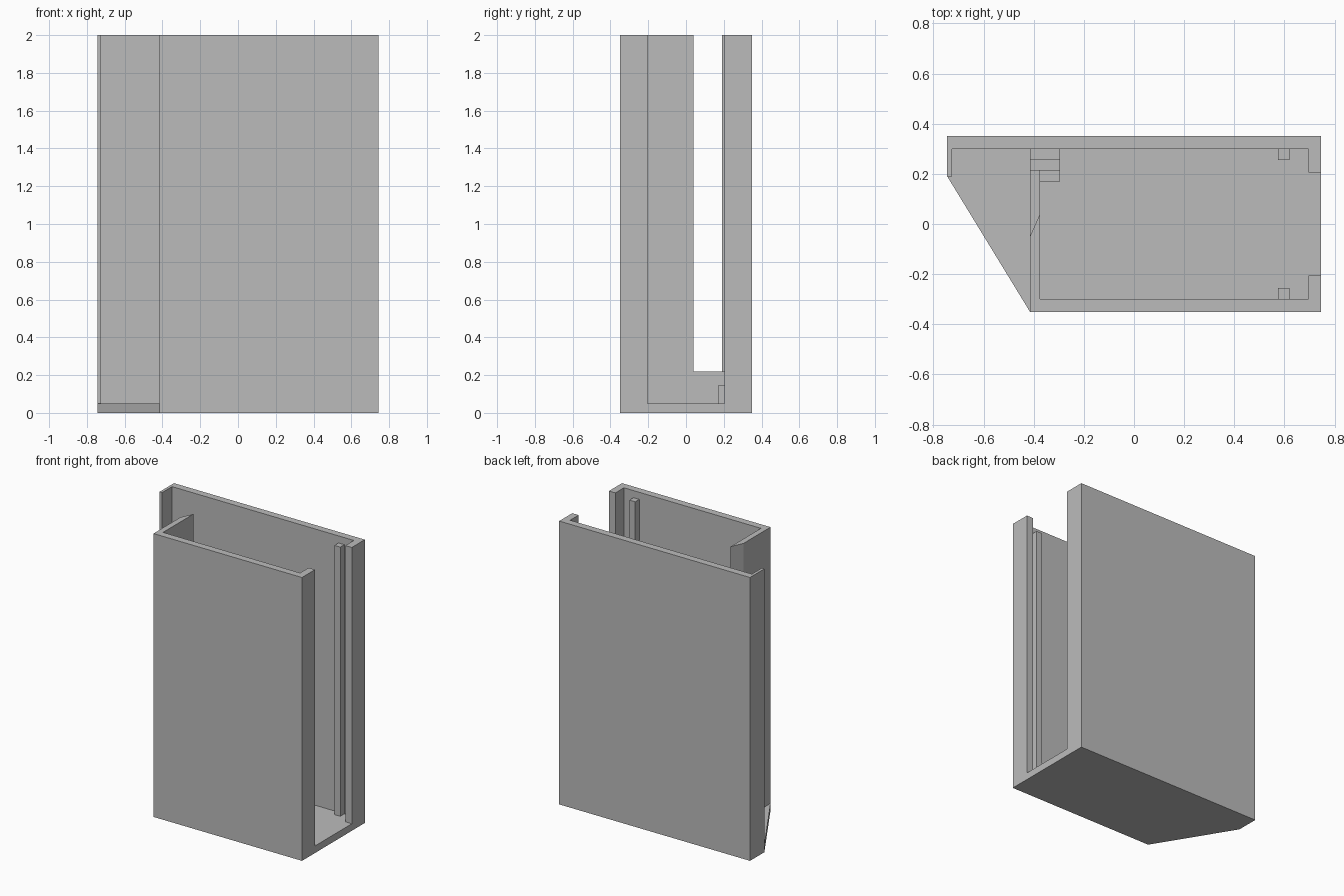
import bpy
import bmesh

cube = bpy.data.objects.get("Cube")
if cube:
    bpy.data.objects.remove(cube, do_unlink=True)

grey = bpy.data.materials.new("plain grey")
grey.use_nodes = True
colour = (0.5, 0.5, 0.5, 1)
grey.diffuse_color = colour
grey.node_tree.nodes["Principled BSDF"].inputs["Base Color"].default_value = colour


def prism(name, outline, bottom, top):
    """Extrude a plan outline straight up."""
    bm = bmesh.new()
    face = bm.faces.new([bm.verts.new((x, y, bottom)) for x, y in outline])
    up = bmesh.ops.extrude_face_region(bm, geom=[face])["geom"]
    moved = [v for v in up if isinstance(v, bmesh.types.BMVert)]
    bmesh.ops.translate(bm, verts=moved, vec=(0, 0, top - bottom))
    bmesh.ops.recalc_face_normals(bm, faces=bm.faces)
    mesh = bpy.data.meshes.new(name)
    bm.to_mesh(mesh)
    bm.free()
    mesh.materials.append(grey)
    obj = bpy.data.objects.new(name, mesh)
    bpy.context.collection.objects.link(obj)
    return obj


def block(name, x0, x1, y0, y1, bottom, top):
    return prism(name, [(x0, y0), (x1, y0), (x1, y1), (x0, y1)], bottom, top)


W, D, H = 0.745, 0.35, 2.0      # half width, half depth, height
FLOOR, INNER = 0.05, 0.30       # floor thickness, inner face of long walls
JAMB, LIP = 0.695, 0.205        # inner face and end of the right-hand lips
PART_L, PART_R = -0.415, -0.375  # partition faces

# Floor with its chamfered corner
prism("floor", [(-W, D), (-W, 0.19), (PART_L, -D), (W, -D), (W, D)], 0, FLOOR)

# Back wall with a lip at each end
prism("back_wall", [(-W, D), (-W, 0.19), (-0.725, 0.19), (-0.725, INNER),
                    (JAMB, INNER), (JAMB, LIP), (W, LIP), (W, D)], FLOOR, H)

# Front wall, its lip and the partition with a bevelled end
prism("front_wall", [(PART_L, -D), (W, -D), (W, -LIP), (JAMB, -LIP),
                     (JAMB, -INNER), (PART_R, -INNER), (PART_R, 0.04),
                     (PART_L, -0.05)], FLOOR, H)

# Low sill that carries the partition across the opening
prism("partition_sill", [(PART_L, -0.05), (PART_R, 0.04), (PART_R, 0.215),
                         (PART_L, 0.215)], FLOOR, 0.22)

# Grooved guide beside the back wall
block("guide_front_rail", PART_R, -0.295, 0.17, 0.215, FLOOR, 0.145)
block("guide_base", PART_L, -0.295, 0.215, 0.257, FLOOR, 0.09)
block("guide_back_rail", PART_L, -0.295, 0.257, INNER, FLOOR, 0.145)

# Slim posts behind the right-hand lips
block("back_post", 0.575, 0.62, 0.255, INNER, FLOOR, 1.95)
block("front_post", 0.575, 0.62, -INNER, -0.255, FLOOR, 1.95)
